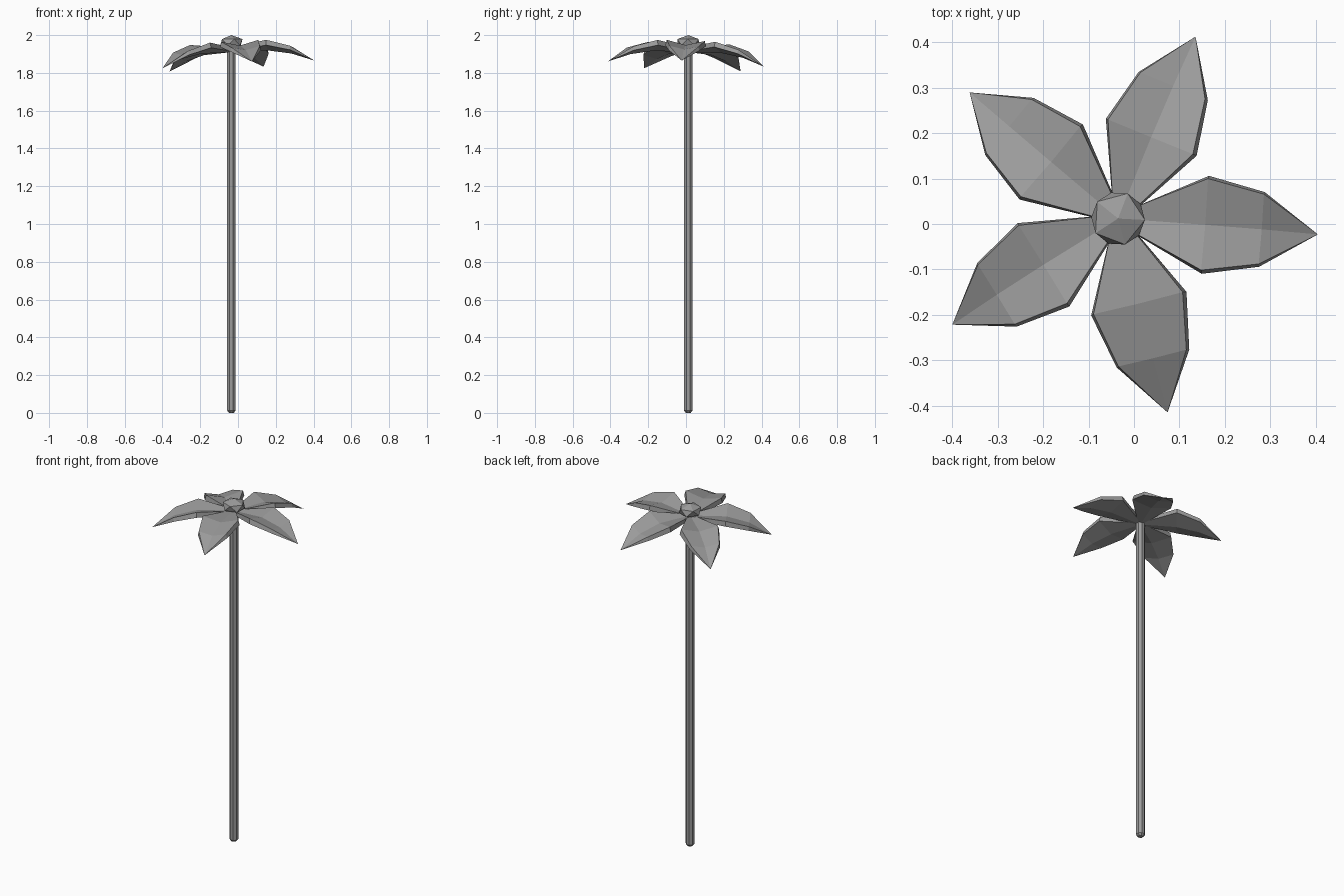
import bpy, bmesh, math
from mathutils import Matrix, Vector

cube = bpy.data.objects.get("Cube")
if cube:
    bpy.data.objects.remove(cube, do_unlink=True)

grey = bpy.data.materials.new("mid grey")
grey.use_nodes = True
grey.diffuse_color = (0.33, 0.33, 0.33, 1)
grey.node_tree.nodes["Principled BSDF"].inputs["Base Color"].default_value = (0.33, 0.33, 0.33, 1)

CENTRE = Vector((-0.035, 0.012, 0))


def finish(bm, name):
    bmesh.ops.recalc_face_normals(bm, faces=bm.faces)
    mesh = bpy.data.meshes.new(name)
    bm.to_mesh(mesh)
    bm.free()
    mesh.materials.append(grey)
    obj = bpy.data.objects.new(name, mesh)
    bpy.context.collection.objects.link(obj)
    return obj


# Stem: faceted rod with a small chamfered foot
bm = bmesh.new()
SIDES = 8
rings = []
for z, r in ((0, 0.014), (0.012, 0.024), (1.935, 0.024)):
    ring = []
    for i in range(SIDES):
        a = math.tau * (i + 0.5) / SIDES
        ring.append(bm.verts.new(CENTRE + Vector((r * math.cos(a), r * math.sin(a), z))))
    rings.append(ring)
for low, high in zip(rings, rings[1:]):
    for i in range(SIDES):
        j = (i + 1) % SIDES
        bm.faces.new((low[i], low[j], high[j], high[i]))
bm.faces.new(rings[0])
bm.faces.new(rings[-1])
finish(bm, "stem")

# Petals: cupped, drooping blades; rows are reach, half width, edge z, middle z, thickness
ROWS = ((0.02, 0.02, 1.935, 1.93, 0.02),
        (0.193, 0.101, 1.96, 1.935, 0.028),
        (0.316, 0.077, 1.922, 1.905, 0.022))
TIP = (0.436, 1.838)
# The whole head leans a little
PIVOT = Vector((0, 0, 1.93))
lean_axis = Vector((math.cos(math.radians(58)), math.sin(math.radians(58)), 0))
LEAN = (Matrix.Translation(PIVOT) @ Matrix.Rotation(math.radians(-4), 4, lean_axis)
        @ Matrix.Translation(-PIVOT))


def petal(index):
    bm = bmesh.new()
    rows = []
    for reach, half, edge, mid, thick in ROWS:
        top = [(reach, -half, edge), (reach, 0, mid), (reach, half, edge)]
        under = [(reach, y * 1.07, z - thick) for _, y, z in top]
        rows.append([bm.verts.new(p) for p in top + under[::-1]])
    for a, b in zip(rows, rows[1:]):
        for i in range(6):
            j = (i + 1) % 6
            bm.faces.new((a[i], a[j], b[j], b[i]))
    bm.faces.new(rows[0])
    # Pointed end
    tip = bm.verts.new((TIP[0], 0, TIP[1]))
    last = rows[-1]
    for i in range(6):
        bm.faces.new((last[i], last[(i + 1) % 6], tip))
    turn = Matrix.Rotation(math.radians(-4.2 + 72 * index), 4, "Z")
    bm.transform(Matrix.Translation(CENTRE) @ LEAN @ turn)
    finish(bm, f"petal_{index + 1}")


for k in range(5):
    petal(k)

# Flower centre: flattened twenty-sided button
bm = bmesh.new()
bmesh.ops.create_icosphere(bm, subdivisions=1, radius=0.066)
bm.transform(Matrix.Translation(CENTRE + Vector((0, 0, 1.962)))
             @ Matrix.Rotation(math.radians(-3), 4, "Z")
             @ Matrix.Diagonal((1, 1, 0.576, 1)))
finish(bm, "flower_centre")
